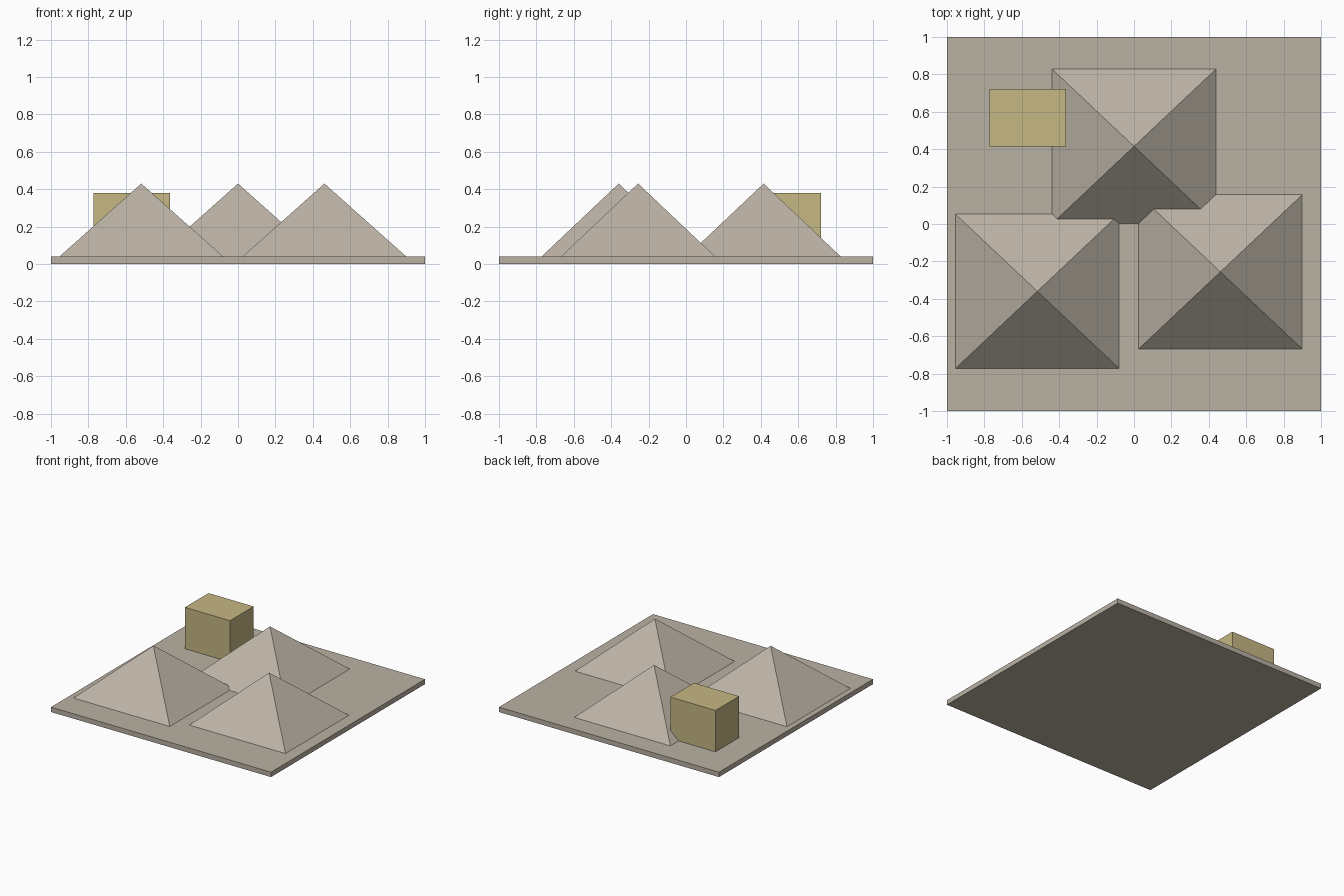
import bpy
import bmesh

default = bpy.data.objects.get("Cube")
if default:
    bpy.data.objects.remove(default, do_unlink=True)


def linear(c):
    c /= 255
    return c / 12.92 if c <= 0.04045 else ((c + 0.055) / 1.055) ** 2.4


def material(name, *rgb):
    colour = [linear(c) for c in rgb] + [1.0]
    mat = bpy.data.materials.new(name)
    mat.use_nodes = True
    mat.diffuse_color = colour
    mat.node_tree.nodes["Principled BSDF"].inputs["Base Color"].default_value = colour
    return mat


def finish(name, bm, mat):
    bmesh.ops.recalc_face_normals(bm, faces=bm.faces)
    mesh = bpy.data.meshes.new(name)
    bm.to_mesh(mesh)
    bm.free()
    mesh.materials.append(mat)
    obj = bpy.data.objects.new(name, mesh)
    bpy.context.collection.objects.link(obj)
    return obj


def box(name, centre, size, bottom, top, mat):
    bm = bmesh.new()
    bmesh.ops.create_cube(bm, size=1)
    bmesh.ops.scale(bm, vec=(*size, top - bottom), verts=bm.verts)
    bmesh.ops.translate(bm, vec=(0, 0, (top - bottom) / 2), verts=bm.verts)
    finish(name, bm, mat).location = (*centre, bottom)


def pyramid(name, centre, size, bottom, top, mat):
    bm = bmesh.new()
    w, d = size[0] / 2, size[1] / 2
    base = [bm.verts.new((x * w, y * d, 0))
            for x, y in ((-1, -1), (1, -1), (1, 1), (-1, 1))]
    apex = bm.verts.new((0, 0, top - bottom))
    bm.faces.new(base[::-1])
    for i in range(4):
        bm.faces.new((base[i], base[(i + 1) % 4], apex))
    finish(name, bm, mat).location = (*centre, bottom)


stone = material("pale stone", 188, 179, 166)
ground = material("dusty ground", 186, 178, 164)
sand = material("sandy yellow", 197, 183, 131)

GROUND_TOP = 0.04

# Flat square base
box("base_plate", (0, 0), (2, 2), 0, GROUND_TOP, ground)

# Three matching pyramids
for name, centre in (("back_pyramid", (0, 0.415)),
                     ("front_right_pyramid", (-0.517, -0.36)),
                     ("front_left_pyramid", (0.462, -0.256))):
    pyramid(name, centre, (0.875, 0.825), GROUND_TOP, 0.43, stone)

# Block building beside the back pyramid
box("block_building", (-0.568, 0.568), (0.41, 0.306), GROUND_TOP, 0.38, sand)
